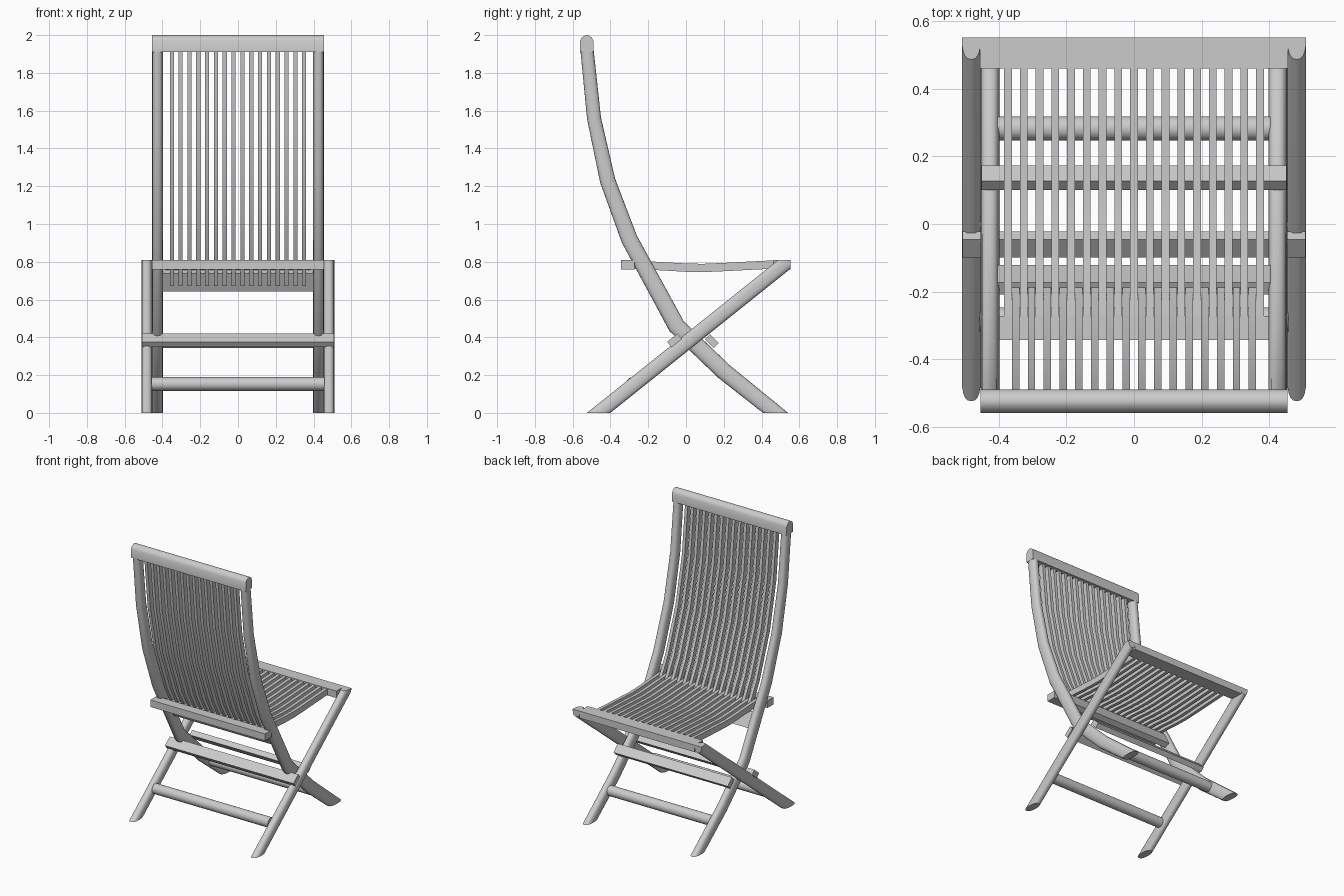
import bpy, bmesh, math
from mathutils import Vector

if "Cube" in bpy.data.objects:
    bpy.data.objects.remove(bpy.data.objects["Cube"])


def finish(name, bm, cuts=()):
    # trim with planes, close the ends, shade
    for co, no in cuts:
        geom = bm.verts[:] + bm.edges[:] + bm.faces[:]
        bmesh.ops.bisect_plane(bm, geom=geom, plane_co=co, plane_no=no, clear_outer=True)
        bmesh.ops.holes_fill(bm, edges=[e for e in bm.edges if e.is_boundary])
    bmesh.ops.recalc_face_normals(bm, faces=bm.faces[:])
    me = bpy.data.meshes.new(name)
    bm.to_mesh(me)
    bm.free()
    ob = bpy.data.objects.new(name, me)
    bpy.context.collection.objects.link(ob)
    bpy.ops.object.select_all(action='DESELECT')
    ob.select_set(True)
    bpy.context.view_layer.objects.active = ob
    bpy.ops.object.shade_smooth_by_angle(angle=math.radians(38))
    return ob


def sweep(name, x, path, section, cuts=()):
    # sweep an (x, depth) section along a (y, z, depth scale) path
    bm = bmesh.new()
    pts = [Vector(p[:2]) for p in path]
    rings = []
    for i, p in enumerate(pts):
        t = (pts[min(i + 1, len(pts) - 1)] - pts[max(i - 1, 0)]).normalized()
        n = Vector((-t.y, t.x)) * path[i][2]
        rings.append([bm.verts.new((x + sx, p.x + n.x * d, p.y + n.y * d)) for sx, d in section])
    k = len(section)
    for a, b in zip(rings, rings[1:]):
        for j in range(k):
            bm.faces.new((a[j], a[(j + 1) % k], b[(j + 1) % k], b[j]))
    bm.faces.new(rings[0])
    bm.faces.new(rings[-1])
    return finish(name, bm, cuts)


def bar(name, half, profile):
    # extrude a (y, z) profile across the chair
    bm = bmesh.new()
    a = [bm.verts.new((-half, y, z)) for y, z in profile]
    b = [bm.verts.new((half, y, z)) for y, z in profile]
    k = len(profile)
    for j in range(k):
        bm.faces.new((a[j], a[(j + 1) % k], b[(j + 1) % k], b[j]))
    bm.faces.new(a)
    bm.faces.new(b)
    return finish(name, bm)


def tilted(y, z, length, thick, dy, dz):
    d = Vector((dy, dz)).normalized()
    n = Vector((-d.y, d.x))
    c = Vector((y, z))
    return [tuple(c + d * (s * length / 2) + n * (t * thick / 2))
            for s, t in ((-1, -1), (1, -1), (1, 1), (-1, 1))]


def oval(w, n=20):
    out = []
    for i in range(n):
        c, s = math.cos(2 * math.pi * i / n), math.sin(2 * math.pi * i / n)
        out.append((w * math.copysign(abs(c) ** 0.75, c), math.copysign(abs(s) ** 0.9, s)))
    return out


def rect(w):
    return [(-w, -1), (w, -1), (w, 1), (-w, 1)]


def circle(y, z, r, n=20):
    return [(y + r * math.cos(2 * math.pi * i / n), z + r * math.sin(2 * math.pi * i / n)) for i in range(n)]


FLOOR = ((0, 0, 0), (0, 0, -1))
CURVE = [(-0.05, 0.46), (-0.30, 0.92), (-0.415, 1.23), (-0.487, 1.56), (-0.525, 1.93)]

# curved back posts and straight crossing legs
post_path = [(0.60, -0.10, 0.040), (0.20, 0.22, 0.045)]
post_path += [(y, z, d) for (y, z), d in zip(CURVE, (0.046, 0.044, 0.041, 0.037, 0.035))]
leg_path = [(-0.5875, -0.10, 0.039), (0.6625, 0.90, 0.039)]
for side, s in (("left", -1), ("right", 1)):
    sweep("back_post_" + side, s * 0.426, post_path, oval(0.028), [FLOOR])
    sweep("crossing_leg_" + side, s * 0.482, leg_path, oval(0.028),
          [FLOOR, ((0, 0, 0.81), (0, 0, 1)), ((0, 0.553, 0), (0, 1, 0))])

# back slats
back_path = [(-0.17, 0.68, 0.018)] + [(y, z, 0.018) for y, z in CURVE[1:]]
for i in range(16):
    sweep(f"back_slat_{i + 1}", (i - 7.5) * 0.0467, back_path, rect(0.011))

# seat slats, gently dished
seat_path = [(-0.30, 0.785, 0.022), (-0.12, 0.776, 0.022), (0.0, 0.769, 0.022),
             (0.09, 0.767, 0.022), (0.22, 0.773, 0.022), (0.47, 0.786, 0.022)]
for i in range(17):
    sweep(f"seat_slat_{i + 1}", (i - 8) * 0.0467, seat_path, rect(0.0115))

# back rails
bar("top_rail", 0.454, [(-0.56, 1.91), (-0.49, 1.91), (-0.49, 1.97), (-0.498, 1.986), (-0.512, 1.997),
                        (-0.525, 2.0), (-0.538, 1.997), (-0.552, 1.986), (-0.56, 1.97)])
bar("lower_back_rail", 0.405, tilted(-0.165, 0.70, 0.11, 0.04, -0.48, 0.88))

# seat rails
bar("seat_front_rail", 0.456, [(0.46, 0.76), (0.553, 0.76), (0.553, 0.81), (0.46, 0.81)])
bar("seat_rear_rail", 0.454, [(-0.343, 0.76), (-0.272, 0.76), (-0.272, 0.81), (-0.343, 0.81)])

# stop bars at the crossing
bar("rear_stop_bar", 0.508, tilted(-0.061, 0.384, 0.07, 0.037, 0.78, 0.63))
bar("front_stop_bar", 0.452, tilted(0.137, 0.38, 0.066, 0.037, -0.70, 0.71))

# round stretchers near the feet
bar("rear_stretcher", 0.458, circle(-0.283, 0.153, 0.036))
bar("front_stretcher", 0.405, circle(0.283, 0.153, 0.036))
